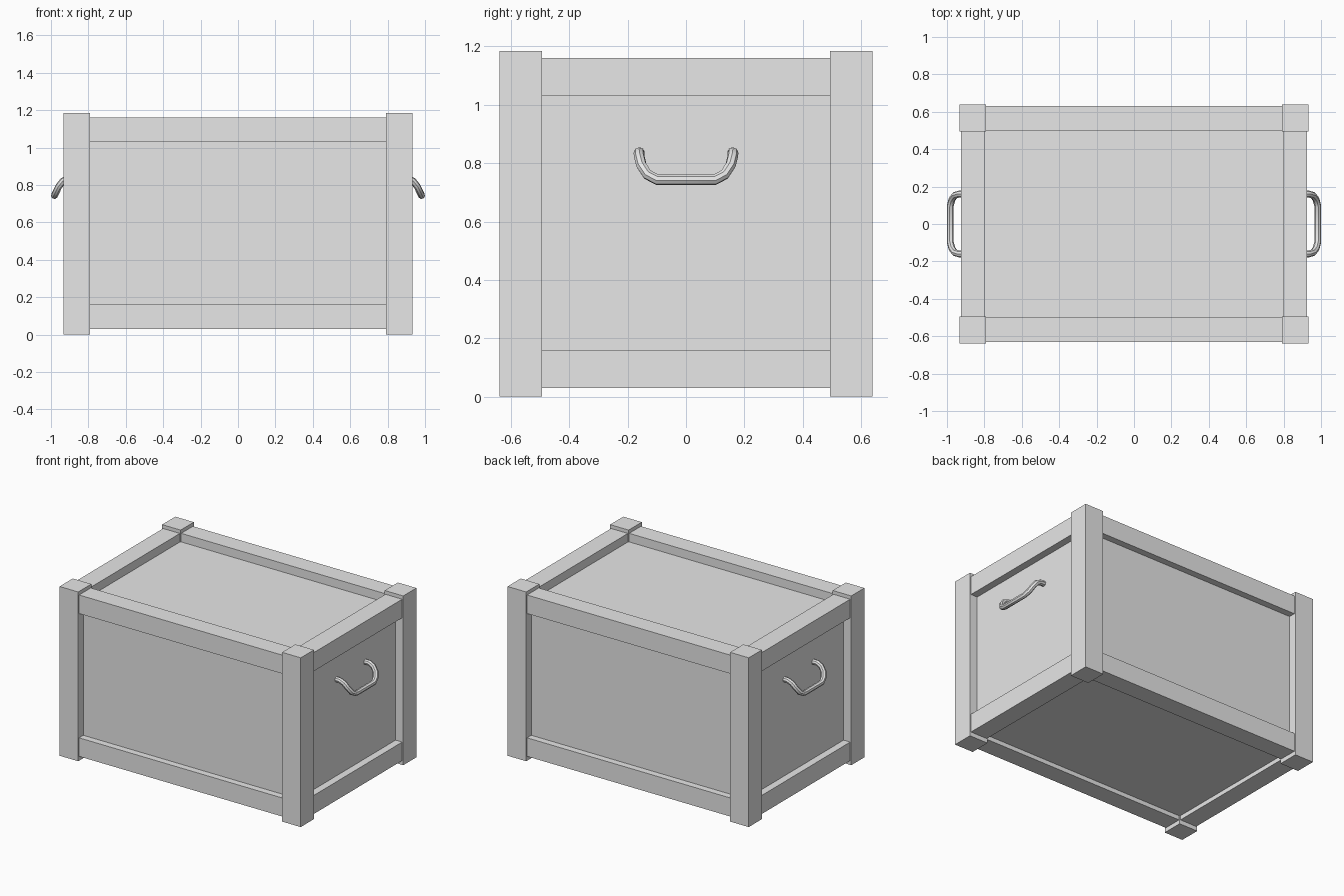
import bpy
import bmesh
from mathutils import Vector

cube = bpy.data.objects.get("Cube")
if cube:
    bpy.data.objects.remove(cube, do_unlink=True)

grey = bpy.data.materials.new("light_grey")
grey.use_nodes = True
COLOUR = (0.8, 0.8, 0.8, 1)
grey.diffuse_color = COLOUR
grey.node_tree.nodes["Principled BSDF"].inputs["Base Color"].default_value = COLOUR


def box(name, low, high):
    """Axis-aligned box between two opposite corners."""
    low, high = Vector(low), Vector(high)
    bm = bmesh.new()
    bmesh.ops.create_cube(bm, size=1)
    for v in bm.verts:
        v.co = (low + high) / 2 + v.co * (high - low)
    mesh = bpy.data.meshes.new(name)
    bm.to_mesh(mesh)
    bm.free()
    mesh.materials.append(grey)
    obj = bpy.data.objects.new(name, mesh)
    bpy.context.collection.objects.link(obj)
    return obj


def span(sign, inner, outer):
    """Low and high limits of a part on one side of an axis."""
    return sorted((sign * inner, sign * outer))


POST_X, POST_Y = (0.79, 0.934), (0.494, 0.64)
RAIL_X, RAIL_Y = (0.796, 0.926), (0.5, 0.63)
LEVELS = {"bottom": (0.03, 0.16), "top": (1.03, 1.16)}
SIDES_X = {"right": -1, "left": 1}
SIDES_Y = {"front": -1, "back": 1}

# Recessed panels form one inner body
box("body", (-0.875, -0.583, 0.06), (0.875, 0.583, 1.10))

# Corner posts
for x_name, sx in SIDES_X.items():
    for y_name, sy in SIDES_Y.items():
        x, y = span(sx, *POST_X), span(sy, *POST_Y)
        box(f"{y_name}_{x_name}_post", (x[0], y[0], 0), (x[1], y[1], 1.185))

# Rails between the posts
for level, (z0, z1) in LEVELS.items():
    for name, s in SIDES_Y.items():
        y = span(s, *RAIL_Y)
        box(f"{level}_{name}_rail", (-POST_X[0], y[0], z0), (POST_X[0], y[1], z1))
    for name, s in SIDES_X.items():
        x = span(s, *RAIL_X)
        box(f"{level}_{name}_rail", (x[0], -POST_Y[0], z0), (x[1], POST_Y[0], z1))

# Drooping bar handles: half of the path, mirrored across y
half = [(0.865, 0.16, 0.836), (0.905, 0.161, 0.836), (0.935, 0.16, 0.822),
        (0.958, 0.153, 0.793), (0.973, 0.132, 0.761), (0.982, 0.098, 0.743)]
path = half + [(x, -y, z) for x, y, z in reversed(half)]

for name, s in SIDES_X.items():
    curve = bpy.data.curves.new(f"{name}_handle", "CURVE")
    curve.dimensions = "3D"
    curve.bevel_depth = 0.0185
    curve.bevel_resolution = 2
    curve.use_fill_caps = True
    spline = curve.splines.new("POLY")
    spline.points.add(len(path) - 1)
    for point, (x, y, z) in zip(spline.points, path):
        point.co = (s * x, y, z, 1)
    curve.materials.append(grey)
    handle = bpy.data.objects.new(f"{name}_handle", curve)
    bpy.context.collection.objects.link(handle)
    bpy.ops.object.select_all(action="DESELECT")
    handle.select_set(True)
    bpy.context.view_layer.objects.active = handle
    bpy.ops.object.convert(target="MESH")
    bpy.ops.object.shade_smooth_by_angle()
